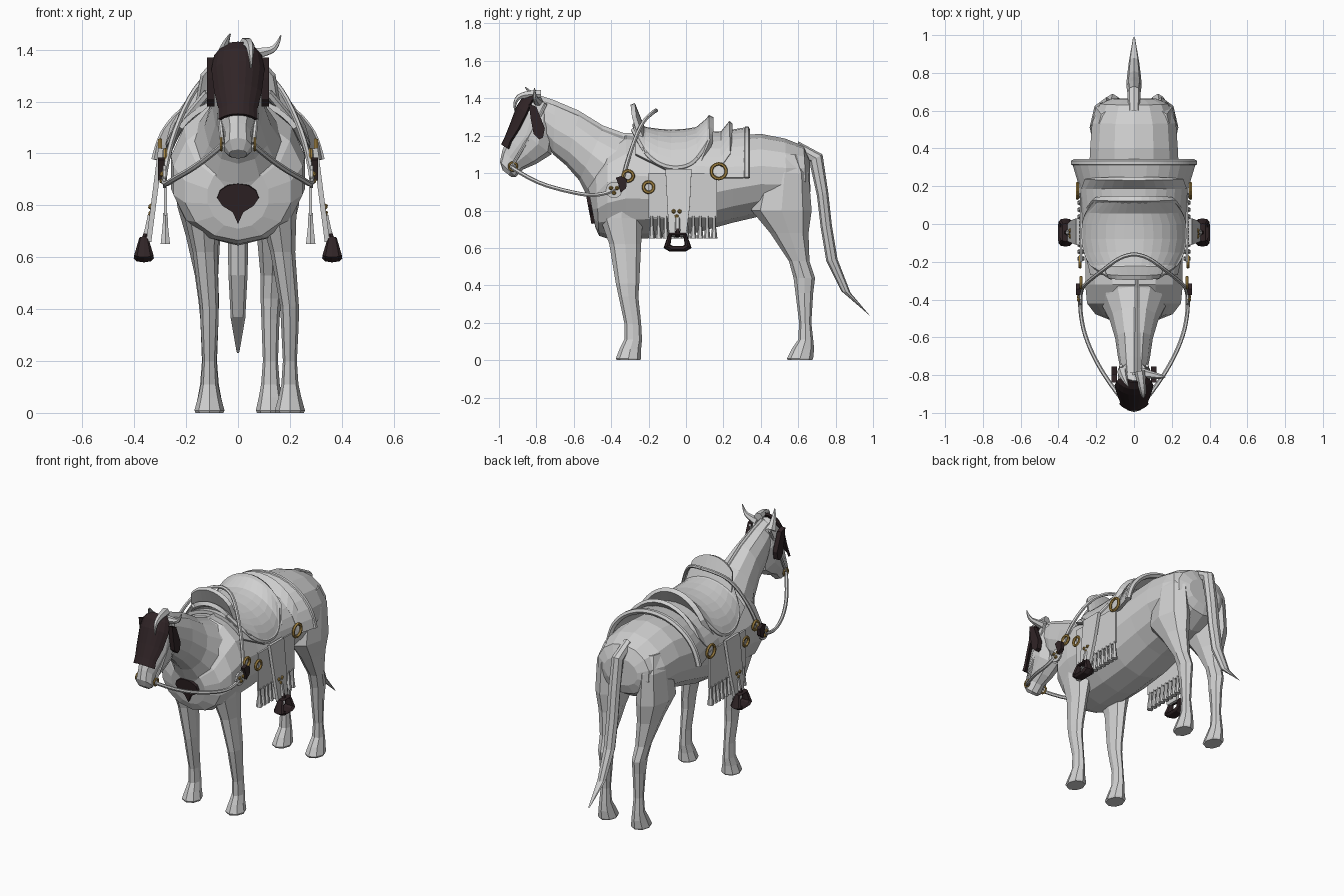
import bpy, bmesh, math
from math import sin, cos, radians, pi
from mathutils import Vector

if "Cube" in bpy.data.objects:
    bpy.data.objects.remove(bpy.data.objects["Cube"], do_unlink=True)


def material(name, rgb):
    m = bpy.data.materials.new(name)
    m.use_nodes = True
    m.diffuse_color = (*rgb, 1)
    m.node_tree.nodes["Principled BSDF"].inputs["Base Color"].default_value = (*rgb, 1)
    return m


GREY = material("light_grey", (0.63, 0.63, 0.63))
DARK = material("dark_leather", (0.03, 0.018, 0.02))
GOLD = material("brass", (0.4, 0.25, 0.06))


def finish(name, bm, mat, thick=0):
    bmesh.ops.recalc_face_normals(bm, faces=bm.faces)
    me = bpy.data.meshes.new(name)
    bm.to_mesh(me)
    bm.free()
    me.materials.append(mat)
    ob = bpy.data.objects.new(name, me)
    bpy.context.collection.objects.link(ob)
    if thick:
        mod = ob.modifiers.new("thickness", "SOLIDIFY")
        mod.thickness, mod.offset = thick, 0


def ring_point(ring, t):
    """Point on an ellipse from (y1,z1) to (y2,z2), half width rx, centre x."""
    y1, z1, y2, z2, rx, x = ring[:6]
    k = cos(t)
    return Vector((x + rx * sin(t), (y1 + y2) / 2 + k * (y1 - y2) / 2,
                   (z1 + z2) / 2 + k * (z1 - z2) / 2))


def loft(name, rings, mat=GREY, n=12, loop=False, thick=0):
    """Skin a row of rings; a seventh value makes each an open arc."""
    bm = bmesh.new()
    rings = [(*r, 0) if len(r) == 5 else r for r in rings]
    arc = len(rings[0]) == 7
    rows = []
    for r in rings:
        ts = [r[6] * (2 * i / n - 1) for i in range(n + 1)] if arc else \
             [2 * pi * i / n for i in range(n)]
        rows.append([bm.verts.new(ring_point(r, t)) for t in ts])
    pairs = list(zip(rows, rows[1:])) + ([(rows[-1], rows[0])] if loop else [])
    for a, b in pairs:
        for i in range(n):
            j = (i + 1) % len(a)
            bm.faces.new((a[i], a[j], b[j], b[i]))
    if not arc and not loop:
        bm.faces.new(rows[0])
        bm.faces.new(rows[-1])
    finish(name, bm, mat, thick)


def plate(name, pts, place, mat=GREY, thick=0.012):
    """Flat outline put into space by the function place(u, z)."""
    bm = bmesh.new()
    bm.faces.new([bm.verts.new(place(u, z)) for u, z in pts])
    finish(name, bm, mat, thick)


def tube(name, pts, radius, mat=GREY, taper=False):
    cu = bpy.data.curves.new(name, "CURVE")
    cu.dimensions = "3D"
    cu.bevel_depth, cu.bevel_resolution, cu.use_fill_caps = radius, 1, True
    cu.resolution_u = 4
    sp = cu.splines.new("NURBS")
    sp.points.add(len(pts) - 1)
    for i, (p, q) in enumerate(zip(sp.points, pts)):
        p.co = (*q, 1)
        p.radius = 1 - 0.9 * i / (len(pts) - 1) if taper else 1
    sp.use_endpoint_u, sp.order_u, sp.use_smooth = True, 3, False
    tmp = bpy.data.objects.new(name + "_path", cu)
    bpy.context.collection.objects.link(tmp)
    me = bpy.data.meshes.new_from_object(tmp.evaluated_get(bpy.context.evaluated_depsgraph_get()))
    bpy.data.objects.remove(tmp)
    me.materials.clear()
    me.materials.append(mat)
    bpy.context.collection.objects.link(bpy.data.objects.new(name, me))


def hoop(name, loc, radius, minor=0.009):
    bpy.ops.mesh.primitive_torus_add(location=loc, rotation=(0, pi / 2, 0), major_radius=radius,
                                     minor_radius=minor, major_segments=14, minor_segments=6)
    bpy.context.object.name = name
    bpy.context.object.data.materials.append(GOLD)


def stud(name, loc, r):
    bm = bmesh.new()
    bmesh.ops.create_icosphere(bm, subdivisions=1, radius=r)
    bmesh.ops.translate(bm, vec=loc, verts=bm.verts)
    finish(name, bm, GOLD)


# Barrel of the body, rump to chest
loft("body", [(.662, 1.07, .665, .9, .12), (.63, 1.145, .645, .84, .185), (.53, 1.185, .54, .78, .228),
              (.4, 1.21, .4, .77, .238), (.25, 1.2, .25, .735, .245), (.05, 1.18, .05, .68, .255),
              (-.15, 1.185, -.15, .655, .262), (-.32, 1.21, -.32, .645, .265),
              (-.42, 1.14, -.42, .65, .255), (-.485, 1.04, -.465, .665, .21), (-.53, .96, -.485, .71, .12)], n=14)

# Neck and mane
neck = [(-.18, 1.2, -.5, .8, .2), (-.33, 1.205, -.53, .88, .17), (-.44, 1.245, -.57, .96, .13),
        (-.57, 1.325, -.64, 1.04, .1), (-.7, 1.38, -.71, 1.1, .085), (-.79, 1.41, -.76, 1.18, .07)]
loft("neck", neck)
loft("mane", [(y - .005, z + .01, y - .03, z - .12, .035, .015) for y, z, *_ in neck], n=6)

# Head and mask
loft("head", [(-.83, 1.41, -.72, 1.36, .06), (-.89, 1.35, -.7, 1.22, .088), (-.925, 1.26, -.72, 1.1, .085),
              (-.955, 1.19, -.8, 1.05, .07), (-.982, 1.12, -.87, 1.02, .052), (-.995, 1.06, -.91, .98, .056),
              (-.98, 1.015, -.935, .98, .035)], n=10)
mask = [(-.835, 1.425, -.72, 1.36, .065, 60), (-.87, 1.4, -.7, 1.3, .1, 60), (-.9, 1.355, -.7, 1.22, .112, 60),
        (-.933, 1.265, -.72, 1.12, .11, 52), (-.963, 1.19, -.8, 1.06, .094, 48), (-.982, 1.15, -.83, 1.05, .088, 54)]
loft("face_mask", [(*r[:5], 0, radians(r[5])) for r in mask], DARK, 8, thick=.014)
tube("left_ear", [(.04, -.79, 1.38), (.1, -.8, 1.39), (.15, -.81, 1.405), (.165, -.81, 1.455)], .028, taper=True)
tube("right_ear", [(-.06, -.78, 1.36), (-.055, -.82, 1.42), (-.03, -.86, 1.46)], .03, taper=True)
tube("forelock", [(.03, -.78, 1.42), (.045, -.87, 1.425), (.05, -.92, 1.385), (.05, -.915, 1.33)], .028, taper=True)

# Tail
loft("tail", [(.6, 1.17, .6, 1.1, .03), (.73, 1.1, .66, 1.06, .035), (.76, .9, .7, .88, .04),
              (.78, .72, .72, .71, .04), (.81, .54, .75, .53, .037), (.88, .36, .83, .37, .028),
              (.99, .23, .975, .245, .006)], n=8)

# Legs: height, front edge, back edge, half width
FORE = [(.95, -.47, -.2, .08), (.76, -.46, -.23, .07), (.62, -.41, -.24, .048), (.41, -.375, -.25, .036),
        (.34, -.36, -.255, .034), (.2, -.33, -.24, .027), (.11, -.33, -.235, .033), (.06, -.355, -.24, .044),
        (.01, -.375, -.24, .058), (0, -.37, -.245, .054)]
HIND = [(1.1, .47, .6, .04), (1, .4, .655, .08), (.8, .35, .672, .09), (.68, .45, .655, .066),
        (.53, .55, .66, .045), (.44, .575, .69, .04), (.36, .585, .68, .035), (.2, .605, .67, .029),
        (.11, .6, .68, .036), (.06, .565, .685, .045), (.01, .54, .68, .056), (0, .545, .675, .052)]
for name, shape, top, foot in (("left_front_leg", FORE, .15, .2), ("right_front_leg", FORE, -.14, -.11),
                               ("left_hind_leg", HIND, .145, .125), ("right_hind_leg", HIND, -.145, -.11)):
    loft(name, [(f, z, b, z, rx, foot + (top - foot) * min(1, max(0, (z - .4) * 2.5)))
                for z, f, b, rx in shape], n=8)


# Saddle, draped over the back as open arcs
def arch(y, top, rx, deg):
    return (y, top, y, 1.9 - top, rx, 0, radians(deg))


loft("skirt", [arch(-.27, 1.21, .272, 55), arch(-.1, 1.2, .272, 75), arch(.05, 1.205, .272, 82),
               arch(.2, 1.215, .282, 85), arch(.32, 1.235, .318, 85)], n=14, thick=.02)
seat = [arch(-.28, 1.27, .25, 28), arch(-.22, 1.235, .268, 56), arch(-.15, 1.225, .274, 68),
        arch(-.08, 1.22, .276, 73), arch(0, 1.225, .276, 72), arch(.06, 1.235, .274, 64), arch(.12, 1.285, .265, 48)]
loft("seat", seat, n=14, thick=.025)
for s, side in ((1, "left"), (-1, "right")):
    tube(side + "_seat_rim", [ring_point(r, s * r[6]) for r in seat], .016)
loft("cantle", [arch(.09, 1.22, .268, 66), arch(.135, 1.305, .268, 52)], n=12, thick=.03)
loft("rear_flap", [arch(.19, 1.21, .285, 72), arch(.24, 1.272, .285, 62)], n=12, thick=.022)
rear = arch(.325, 1.235, .32, 85)
tube("skirt_rim", [ring_point(rear, rear[6] * i / 6) for i in range(-6, 7)], .018)
loft("pommel", [(-.22, 1.21, -.2, .8, .2, 0, radians(60)), (-.285, 1.37, -.25, 1.05, .17, 0, radians(55))],
     n=10, thick=.025)

# Chest ornament
fan = [(.08 * sin(radians(a)), .83 + .055 * cos(radians(a))) for a in range(-90, 91, 30)]
plate("chest_ornament", fan + [(.06, .8), (.02, .775), (0, .73), (-.02, .775), (-.06, .8)],
      lambda x, z: (x, -.528 + (.9 - z) * .19, z), DARK, .02)

# Paired tack
for s, side in ((1, "left"), (-1, "right")):
    def part(name):
        return side + "_" + name

    def at(x, y, z):
        return (s * x, y, z)

    def slope(y, z):
        return at(.3 + (1 - z) * .13, y, z)

    def hang(y, z):
        return at(.28, y, z)

    plate(part("cheek_mask"), [(-.84, 1.37), (-.8, 1.355), (-.755, 1.24), (-.765, 1.19), (-.785, 1.18), (-.815, 1.21),
                               (-.83, 1.29)], lambda y, z: at(.105, y, z), DARK, .03)
    # Fender, cloth and fringe
    plate(part("fender"), [(-.11, 1.02), (.03, 1.02), (.02, .82), (0, .66), (-.09, .66), (-.1, .82)], slope, thick=.02)
    plate(part("cloth"), [(-.2, 1.0), (.165, 1.0), (.165, .76), (-.2, .76)], hang)
    for i in range(10):
        y = -.183 + i * .037
        loft(part("tassel"), [(y - .01, .77, y + .01, .77, .01, s * .28),
                              (y - .01, .72, y + .01, .72, .012, s * .28),
                              (y - .018, .65, y + .018, .65, .021, s * .28)], n=6)
    # Stirrup frame, swept around its opening
    frame = [(-.12, .6, -.083, .617, .037), (-.092, .68, -.076, .666, .018),
             (.002, .68, -.014, .666, .018), (.03, .6, -.007, .617, .037),
             (-.003, .58, -.02, .61, .039), (-.087, .58, -.07, .61, .039)]
    loft(part("stirrup"), [(*r, s * .363) for r in frame], DARK, 8, loop=True)
    tube(part("stirrup_strap"), [at(.335, -.045, .76), at(.35, -.045, .69)], .015)
    tube(part("stirrup_loop"), [at(.35, -.045, .7), at(.363, -.045, .66)], .013, DARK)
    # Reins and bridle
    tube(part("rein"), [at(.062, -.93, 1.03), at(.15, -.82, .955), at(.25, -.63, .9), at(.285, -.48, .875),
                        at(.285, -.35, .92), at(.25, -.31, 1.08), at(.16, -.24, 1.27), at(.06, -.165, 1.335),
                        at(0, -.16, 1.335)], .011)
    tube(part("bridle_strap"), [at(.06, -.93, 1.04), at(.082, -.83, 1.2), at(.07, -.75, 1.37)], .009)
    # Brass fittings
    hoop(part("bit_ring"), at(.064, -.925, 1.035), .022, .006)
    hoop(part("rear_ring"), at(.3, .175, 1.01), .04)
    hoop(part("girth_ring"), at(.285, -.2, .925), .028)
    hoop(part("front_ring"), at(.28, -.31, .985), .028)
    for dy, dz in ((-.016, 0), (.016, 0), (0, -.026)):
        stud(part("fender_stud"), at(.335, -.05 + dy, .795 + dz), .013)
        stud(part("strap_stud"), at(.292, -.385 + dy, .92 + dz), .012)
    plate(part("strap_disc"), [(-.385 + .045 * cos(a * pi / 5), .91 + .045 * sin(a * pi / 5)) for a in range(10)],
          lambda y, z: at(.283, y, z))
    plate(part("rosette"), [(-.375, .975), (-.345, .985), (-.315, .965), (-.32, .92), (-.35, .895), (-.36, .935)],
          lambda y, z: at(.295, y, z), DARK, .025)
